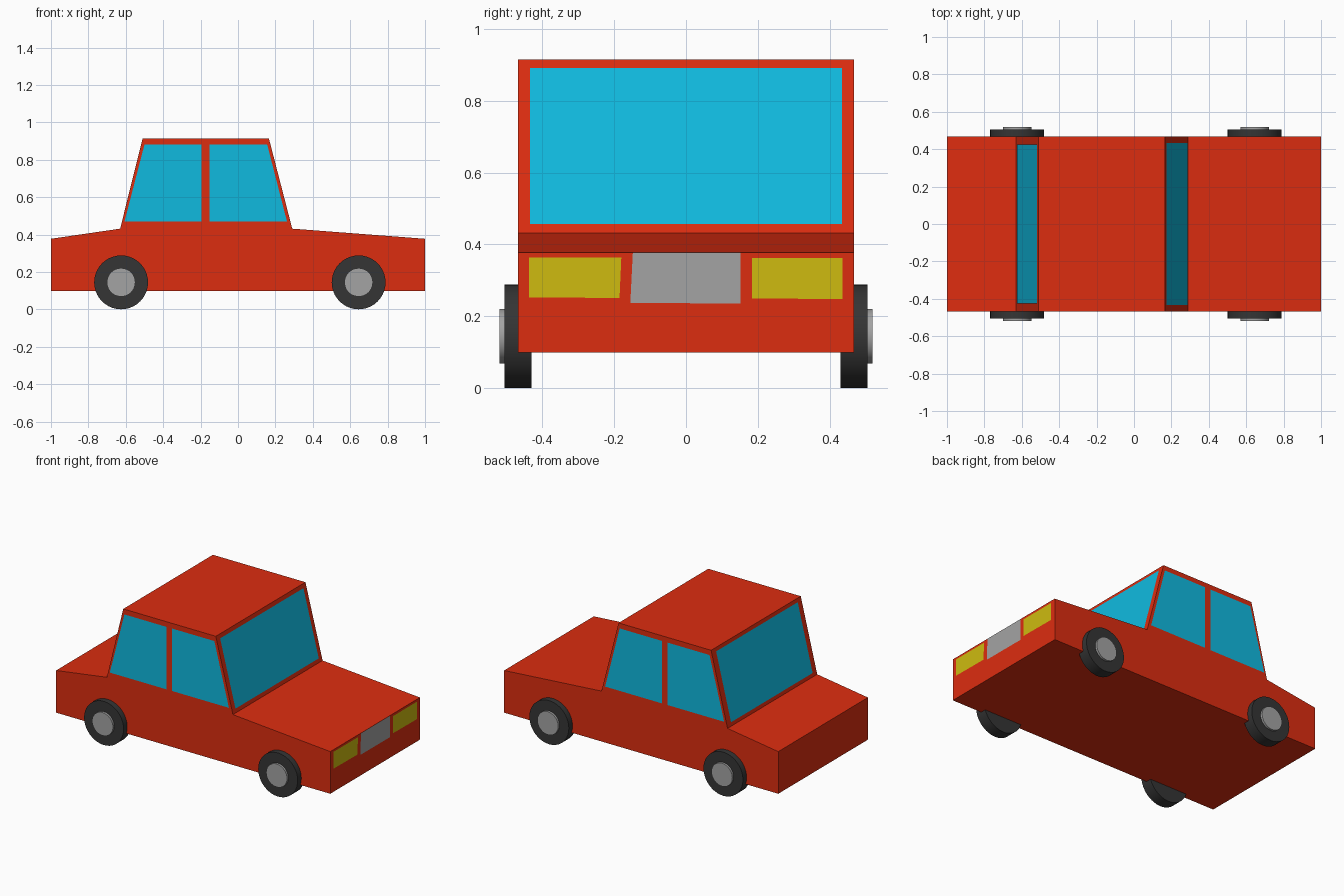
import bpy, bmesh, math
from mathutils import Vector

if "Cube" in bpy.data.objects:
    bpy.data.objects.remove(bpy.data.objects["Cube"])

HALF = 0.467    # half body width
GAP = 0.002     # panels sit just proud of the body


def material(name, r, g, b):
    m = bpy.data.materials.new(name)
    m.diffuse_color = (r, g, b, 1)
    m.use_nodes = True
    m.node_tree.nodes["Principled BSDF"].inputs["Base Color"].default_value = m.diffuse_color
    return m


RED = material("red_paint", 0.72, 0.026, 0.005)
GLASS = material("blue_glass", 0.005, 0.49, 0.74)
YELLOW = material("yellow_light", 0.62, 0.5, 0.005)
RUBBER = material("rubber", 0.035, 0.035, 0.035)
METAL = material("metal", 0.37, 0.37, 0.37)


def make_object(name, bm, mat, mirror=False):
    me = bpy.data.meshes.new(name)
    bm.to_mesh(me)
    bm.free()
    ob = bpy.data.objects.new(name, me)
    bpy.context.collection.objects.link(ob)
    me.materials.append(mat)
    if mirror:
        mod = ob.modifiers.new("other_side", 'MIRROR')
        mod.use_axis = (False, True, False)
    return ob


def panel(name, points, normal, mat, mirror=False):
    """Flat panel, offset outwards along its normal."""
    bm = bmesh.new()
    n = Vector(normal).normalized()
    f = bm.faces.new([bm.verts.new(Vector(p) + n * GAP) for p in points])
    f.normal_update()
    if f.normal.dot(n) < 0:
        f.normal_flip()
    return make_object(name, bm, mat, mirror)


def wheel_part(name, x, radius, y_in, y_out, mat):
    bpy.ops.mesh.primitive_cylinder_add(
        vertices=40, radius=radius, depth=y_out - y_in,
        location=(x, -(y_in + y_out) / 2, 0.145), rotation=(math.pi / 2, 0, 0))
    ob = bpy.context.object
    ob.name = name
    bpy.ops.object.transform_apply(location=True, rotation=True)
    bpy.ops.object.shade_smooth_by_angle(angle=math.radians(35))
    ob.data.materials.append(mat)
    mod = ob.modifiers.new("other_side", 'MIRROR')
    mod.use_axis = (False, True, False)


# Body: side profile extruded across the width
profile = [(-1, 0.10), (1, 0.10), (1, 0.378), (0.29, 0.432), (0.165, 0.915),
           (-0.51, 0.915), (-0.63, 0.432), (-1, 0.378)]
bm = bmesh.new()
face = bm.faces.new([bm.verts.new((x, -HALF, z)) for x, z in profile])
ext = bmesh.ops.extrude_face_region(bm, geom=[face], use_keep_orig=True)
bmesh.ops.translate(bm, vec=(0, 2 * HALF, 0),
                    verts=[v for v in ext["geom"] if isinstance(v, bmesh.types.BMVert)])
bmesh.ops.recalc_face_normals(bm, faces=bm.faces)
make_object("car_body", bm, RED)

# Side windows
for name, pts in {
    "rear_side_window": [(-0.607, 0.47), (-0.195, 0.47), (-0.195, 0.882), (-0.5, 0.882)],
    "front_side_window": [(-0.153, 0.47), (0.262, 0.47), (0.156, 0.882), (-0.153, 0.882)],
}.items():
    panel(name, [(x, -HALF, z) for x, z in pts], (0, -1, 0), GLASS, True)


# Windscreen and rear window on the slanted pillars
def end_window(name, low, high, half, z0, z1, side):
    slope = (high[0] - low[0]) / (high[1] - low[1])
    x0, x1 = (low[0] + slope * (z - low[1]) for z in (z0, z1))
    panel(name, [(x0, -half, z0), (x0, half, z0), (x1, half, z1), (x1, -half, z1)],
          (side, 0, -side * slope), GLASS)


end_window("windscreen", profile[3], profile[4], 0.434, 0.457, 0.89, 1)
end_window("rear_window", profile[6], profile[5], 0.425, 0.455, 0.893, -1)

# Headlights and grille
for name, mat, pts in (
    ("right_headlight", YELLOW, [(-0.437, 0.253), (-0.185, 0.251), (-0.18, 0.364), (-0.437, 0.364)]),
    ("left_headlight", YELLOW, [(0.183, 0.25), (0.435, 0.248), (0.435, 0.363), (0.183, 0.363)]),
    ("grille", METAL, [(-0.155, 0.237), (0.152, 0.236), (0.152, 0.377), (-0.148, 0.377)]),
):
    panel(name, [(1 - GAP / 2, y, z) for y, z in pts], (1, 0, 0), mat)

# Wheels
for name, x in (("rear", -0.625), ("front", 0.645)):
    wheel_part(name + "_tyre", x, 0.144, 0.43, 0.505, RUBBER)
    wheel_part(name + "_hub", x, 0.076, 0.44, 0.519, METAL)
